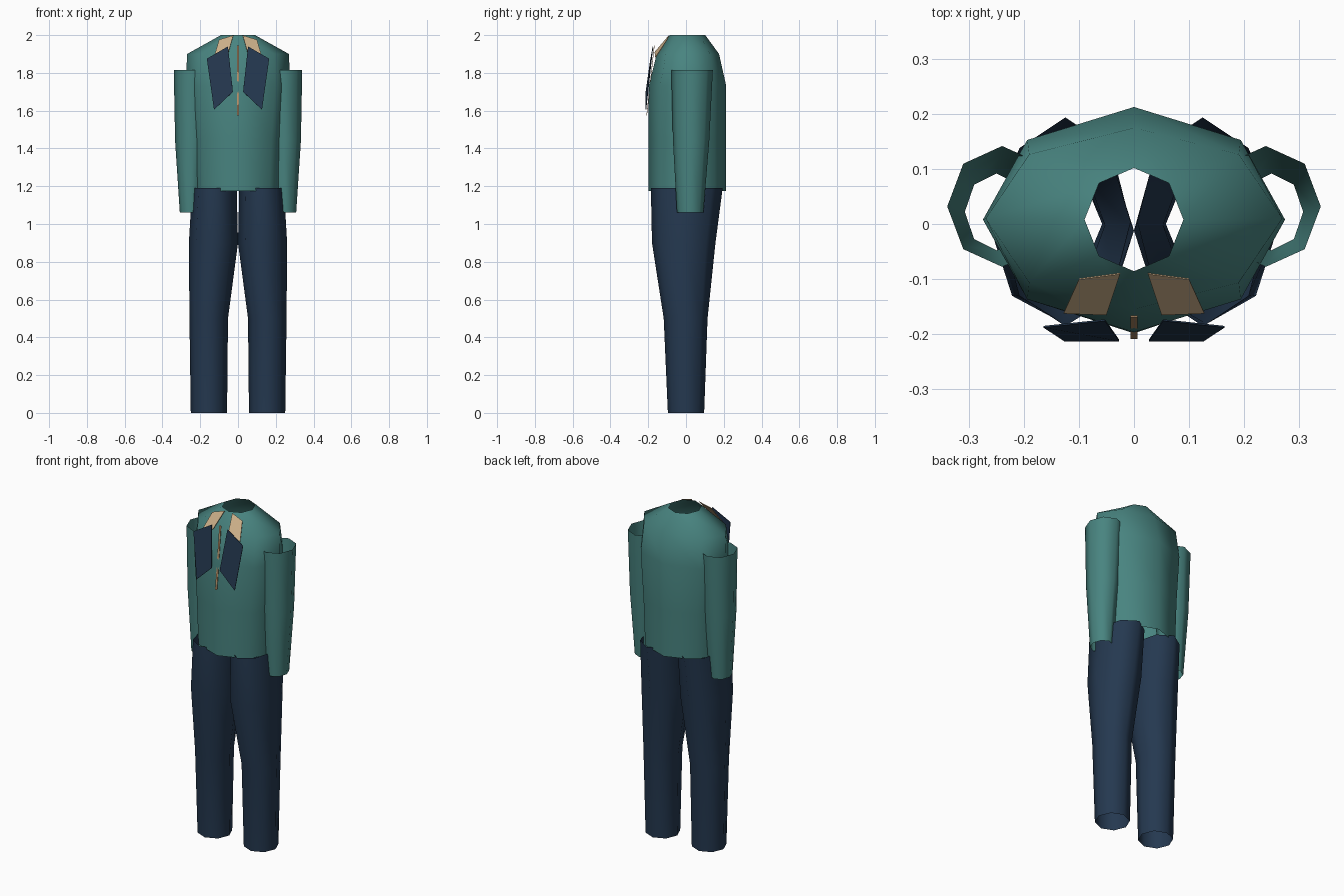
import bpy, bmesh
from math import cos, sin, pi

cube = bpy.data.objects.get("Cube")
if cube:
    bpy.data.objects.remove(cube, do_unlink=True)


def material(name, rgb):
    m = bpy.data.materials.new(name)
    m.use_nodes = True
    m.diffuse_color = (*rgb, 1)
    bsdf = next(n for n in m.node_tree.nodes if n.type == 'BSDF_PRINCIPLED')
    bsdf.inputs["Base Color"].default_value = (*rgb, 1)
    return m


TEAL = material("teal cloth", (0.065, 0.23, 0.215))
NAVY = material("navy cloth", (0.018, 0.04, 0.08))
TAN = material("tan cloth", (0.60, 0.43, 0.25))
BRASS = material("zip brown", (0.50, 0.30, 0.15))


def make_object(name, bm, mat, smooth):
    mesh = bpy.data.meshes.new(name)
    for face in bm.faces:
        face.smooth = smooth
    bm.to_mesh(mesh)
    bm.free()
    mesh.materials.append(mat)
    obj = bpy.data.objects.new(name, mesh)
    bpy.context.collection.objects.link(obj)
    return obj


def tube(name, rings, mat, side=1, sides=8):
    """Open loft through elliptical rings (z, centre x, centre y, radius x, radius y)."""
    bm = bmesh.new()
    loops = []
    for z, cx, cy, rx, ry in rings:
        angles = [2 * pi * i / sides for i in range(sides)]
        loops.append([bm.verts.new((side * cx + rx * cos(a), cy + ry * sin(a), z))
                      for a in angles])
    for top, low in zip(loops, loops[1:]):
        for i in range(sides):
            j = (i + 1) % sides
            bm.faces.new((top[i], low[i], low[j], top[j]))
    return make_object(name, bm, mat, True)


def plate(name, corners, mat, side=1):
    """Thin flat panel given by its corners, mirrored by side."""
    bm = bmesh.new()
    verts = [bm.verts.new((side * x, y, z)) for x, y, z in corners]
    if side < 0:
        verts.reverse()
    bm.faces.new(verts)
    obj = make_object(name, bm, mat, False)
    solid = obj.modifiers.new("thickness", 'SOLIDIFY')
    solid.thickness = 0.003
    solid.offset = 0
    return obj


# Jacket body, open at neck and hem
tube("jacket_body", [
    (2.00, 0, 0.008, 0.09, 0.094),
    (1.90, 0, 0.010, 0.27, 0.165),
    (1.73, 0, 0.008, 0.275, 0.205),
    (1.45, 0, 0.006, 0.25, 0.205),
    (1.175, 0, 0.006, 0.235, 0.205)], TEAL)

SLEEVE = [
    (1.815, 0.24, 0.032, 0.10, 0.11),
    (1.44, 0.245, 0.027, 0.088, 0.096),
    (1.06, 0.25, 0.022, 0.058, 0.07)]

TROUSER = [
    (1.19, 0.125, 0.004, 0.118, 0.19),
    (0.90, 0.13, -0.012, 0.13, 0.168),
    (0.50, 0.155, -0.002, 0.102, 0.116),
    (0.00, 0.154, 0.0, 0.096, 0.096)]

LAPEL = [(0.053, -0.175, 1.94), (0.027, -0.212, 1.70),
         (0.127, -0.212, 1.605), (0.165, -0.187, 1.875)]

COLLAR = [(0.025, -0.09, 1.998), (0.05, -0.165, 1.91),
          (0.128, -0.162, 1.88), (0.10, -0.10, 1.975)]

for label, side in (("left", 1), ("right", -1)):
    tube(label + "_sleeve", SLEEVE, TEAL, side)
    tube(label + "_trouser_leg", TROUSER, NAVY, side)
    plate(label + "_lapel", LAPEL, NAVY, side)
    plate(label + "_collar", COLLAR, TAN, side)

# Front fastening strip
plate("zip_strip", [(-0.006, -0.168, 1.945), (-0.006, -0.208, 1.575),
                    (0.006, -0.208, 1.575), (0.006, -0.168, 1.945)], BRASS)
